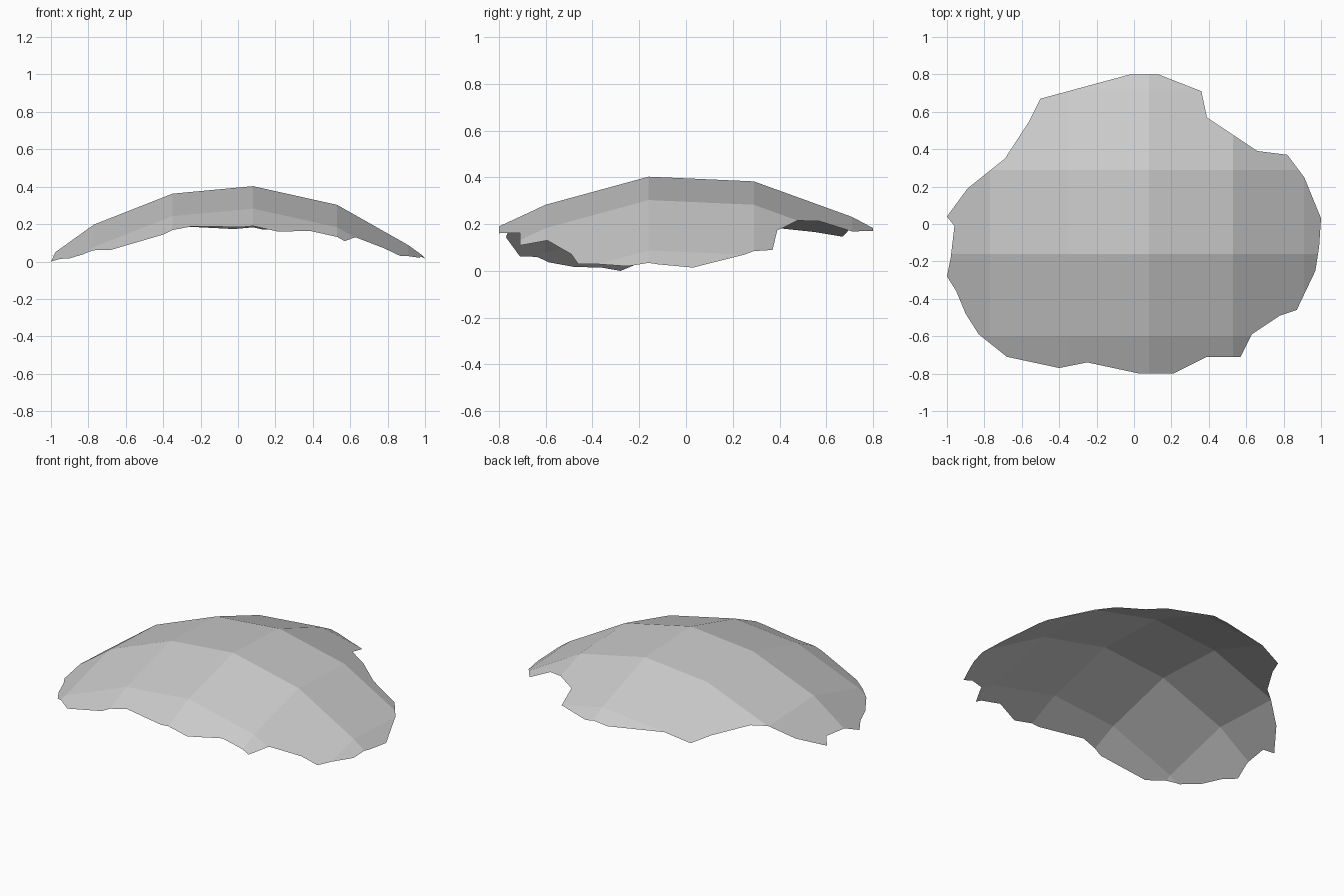
import bpy
import bmesh
from mathutils import Vector
from mathutils.geometry import delaunay_2d_cdt

cube = bpy.data.objects.get("Cube")
if cube:
    bpy.data.objects.remove(cube, do_unlink=True)

# Ridge profiles: height across the width, and drop along the depth
WIDTH_PROFILE = [(-1, .035), (-.77, .2), (-.35, .365), (.08, .405), (.53, .305), (.91, .09), (1, .025)]
DEPTH_PROFILE = [(-.8, -.213), (-.6, -.12), (-.16, 0), (.29, -.02), (.71, -.172), (.8, -.22)]

# Ragged rim, seen from above
RIM = [(-1, .04), (-.96, -.01), (-.98, -.18), (-1, -.28), (-.95, -.36), (-.9, -.48), (-.83, -.59),
       (-.68, -.71), (-.4, -.77), (-.25, -.74), (.03, -.8), (.21, -.8), (.39, -.71), (.57, -.71),
       (.63, -.59), (.78, -.49), (.87, -.46), (.97, -.25), (.99, -.12), (1, .03), (.91, .25),
       (.82, .37), (.66, .39), (.39, .57), (.36, .71), (.13, .8), (-.02, .8), (-.5, .67),
       (-.56, .55), (-.69, .35), (-.89, .19)]


def sample(profile, t):
    """Straight-line lookup in a profile."""
    for (a, va), (b, vb) in zip(profile, profile[1:]):
        if t <= b:
            return va + (vb - va) * (t - a) / (b - a)
    return profile[-1][1]


def height(p):
    return sample(WIDTH_PROFILE, p.x) + sample(DEPTH_PROFILE, p.y)


# Facet lines crossing the rim
points = [Vector(p) for p in RIM]
rim_face = list(range(len(points)))
edges = []


def add_line(a, b):
    edges.append((len(points), len(points) + 1))
    points.extend((Vector(a), Vector(b)))


for x, _ in WIDTH_PROFILE[1:-1]:
    add_line((x, -1), (x, 1))
for y, _ in DEPTH_PROFILE[1:-1]:
    add_line((-2, y), (2, y))

# Keep only the facets that come from the rim outline
flat, _, tris, _, _, sources = delaunay_2d_cdt(points, edges, [rim_face], 0, 1e-5)
faces = [f for f, source in zip(tris, sources) if source]
used = {i for f in faces for i in f}
base = min(height(flat[i]) for i in used)

bm = bmesh.new()
verts = {i: bm.verts.new((flat[i].x, flat[i].y, height(flat[i]) - base)) for i in used}
for f in faces:
    face = bm.faces.new([verts[i] for i in f])
    face.normal_update()
    if face.normal.z < 0:
        face.normal_flip()
# Merge coplanar triangles into broad flat facets
bmesh.ops.dissolve_limit(bm, angle_limit=.01, verts=bm.verts[:], edges=bm.edges[:])

mesh = bpy.data.meshes.new("domed_shell")
bm.to_mesh(mesh)
bm.free()
shell = bpy.data.objects.new("domed_shell", mesh)
bpy.context.collection.objects.link(shell)

# Plain grey
grey = bpy.data.materials.new("light_grey")
grey.use_nodes = True
colour = (.6, .6, .6, 1)
grey.diffuse_color = colour
grey.node_tree.nodes["Principled BSDF"].inputs["Base Color"].default_value = colour
mesh.materials.append(grey)
